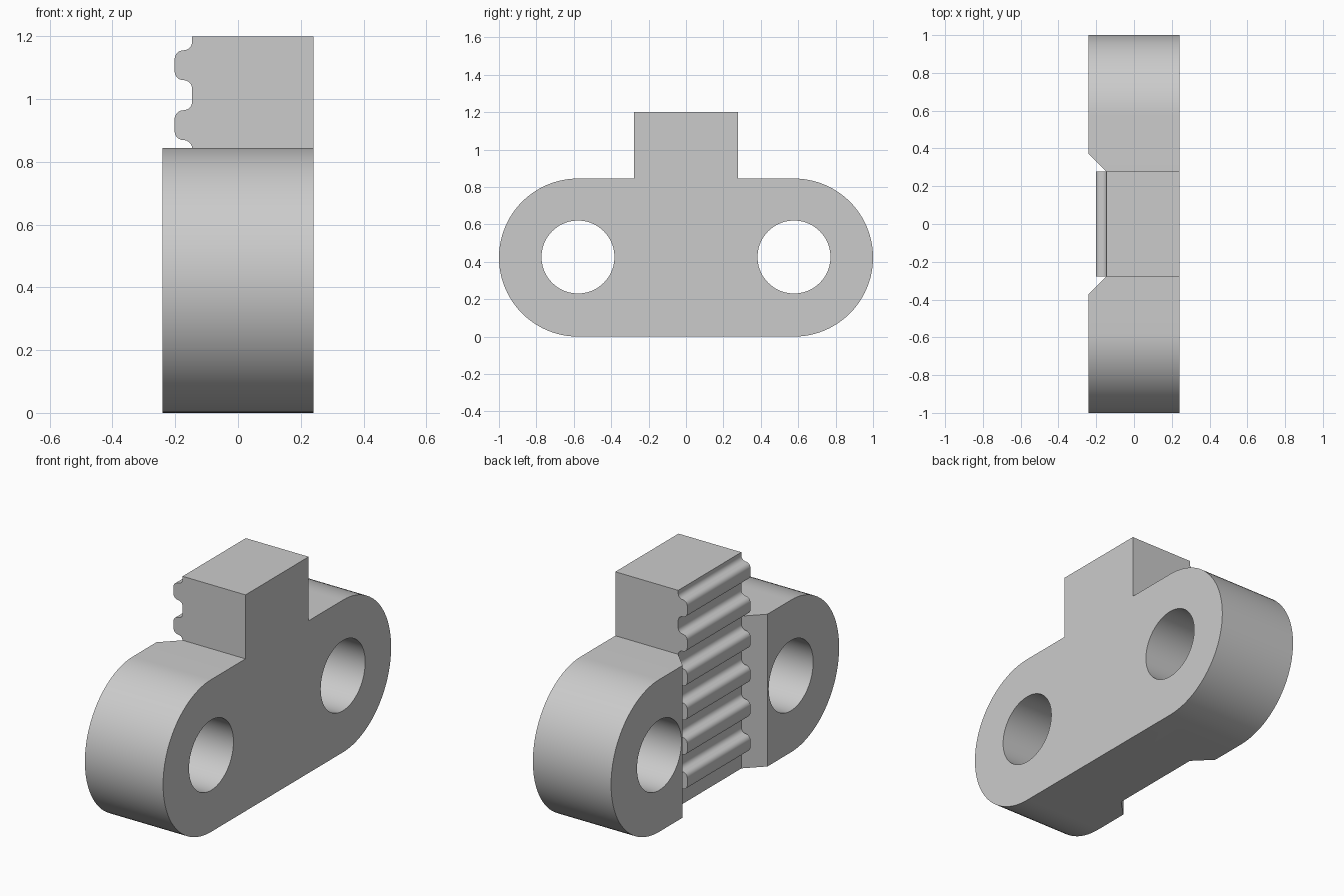
import bpy, bmesh
from math import sin, cos, pi, radians
from mathutils import Vector

cube = bpy.data.objects.get("Cube")
if cube:
    bpy.data.objects.remove(cube, do_unlink=True)

HALF_T = 0.24             # half thickness of the plate
R, CY = 0.4225, 0.5775    # end radius and hole centre offset
TOP, TAB = 1.2, 0.277     # overall height and tab half width
FLOOR, CREST = -0.146, -0.202
PITCH, FIRST, COUNT = 0.191, 1.108, 6

steel = bpy.data.materials.new("plain grey")
steel.use_nodes = True
GREY = (0.6, 0.6, 0.6, 1)
steel.diffuse_color = GREY
steel.node_tree.nodes["Principled BSDF"].inputs["Base Color"].default_value = GREY


def arc(u, v, r, start, end, steps):
    """Points on an arc, angles in degrees."""
    angles = [radians(start + (end - start) * i / steps) for i in range(steps + 1)]
    return [(u + r * cos(a), v + r * sin(a)) for a in angles]


def prisms(name, profiles, place, lo, hi):
    """Extrude closed 2D profiles from lo to hi; place maps (u, v, w) to a point."""
    bm = bmesh.new()
    for pts in profiles:
        face = bm.faces.new([bm.verts.new(place(u, v, lo)) for u, v in pts])
        out = bmesh.ops.extrude_face_region(bm, geom=[face])
        shift = Vector(place(0, 0, hi)) - Vector(place(0, 0, lo))
        verts = [g for g in out["geom"] if isinstance(g, bmesh.types.BMVert)]
        bmesh.ops.translate(bm, verts=verts, vec=shift)
    bmesh.ops.recalc_face_normals(bm, faces=bm.faces)
    mesh = bpy.data.meshes.new(name)
    bm.to_mesh(mesh)
    bm.free()
    mesh.materials.append(steel)
    obj = bpy.data.objects.new(name, mesh)
    bpy.context.collection.objects.link(obj)
    return obj


def activate(obj):
    bpy.ops.object.select_all(action="DESELECT")
    obj.select_set(True)
    bpy.context.view_layer.objects.active = obj


def cut(obj, cutter):
    mod = obj.modifiers.new("cut", "BOOLEAN")
    mod.operation, mod.solver, mod.object = "DIFFERENCE", "EXACT", cutter
    activate(obj)
    bpy.ops.object.modifier_apply(modifier=mod.name)
    bpy.data.objects.remove(cutter, do_unlink=True)


def along_x(u, v, w):
    return (w, u, v)


def along_y(u, v, w):
    return (u, w, v)


def along_z(u, v, w):
    return (u, v, w)


# Plate with rounded ends and a square tab on top
outline = (arc(CY, R, R, -90, 90, 48)
           + [(TAB, 2 * R), (TAB, TOP), (-TAB, TOP), (-TAB, 2 * R)]
           + arc(-CY, R, R, 90, 270, 48))
plate = prisms("plate", [outline], along_x, -HALF_T, HALF_T)

# Bolt holes
holes = [arc(s * CY, R + 0.003, 0.195, 0, 355, 71) for s in (-1, 1)]
cut(plate, prisms("hole_cutter", holes, along_x, -1, 1))

# Upright groove with slanted sides
side = TAB + 0.001
deep = side + 0.3
groove = [(FLOOR, -side), (FLOOR, side), (FLOOR - 0.3, deep), (FLOOR - 0.3, -deep)]
cut(plate, prisms("groove_cutter", [groove], along_z, -0.5, 1.5))

# Rack teeth with rounded crests and filleted roots
r = (FLOOR - CREST) / 2
HALF = 0.0475
upper = (arc(FLOOR - r, HALF + r, r, 0, -90, 8)
         + arc(CREST + r, HALF - r, r, 90, 180, 8))
lower = [(x, -z) for x, z in reversed(upper)]
tooth = [(FLOOR + 0.002, HALF + r)] + upper + lower + [(FLOOR + 0.002, -HALF - r)]
rows = [[(x, z + FIRST - i * PITCH) for x, z in tooth] for i in range(COUNT)]
teeth = prisms("rack_teeth", rows, along_y, -TAB, TAB)

# Smooth curves, crisp corners
for obj in (plate, teeth):
    activate(obj)
    bpy.ops.object.shade_smooth_by_angle(angle=radians(30))
